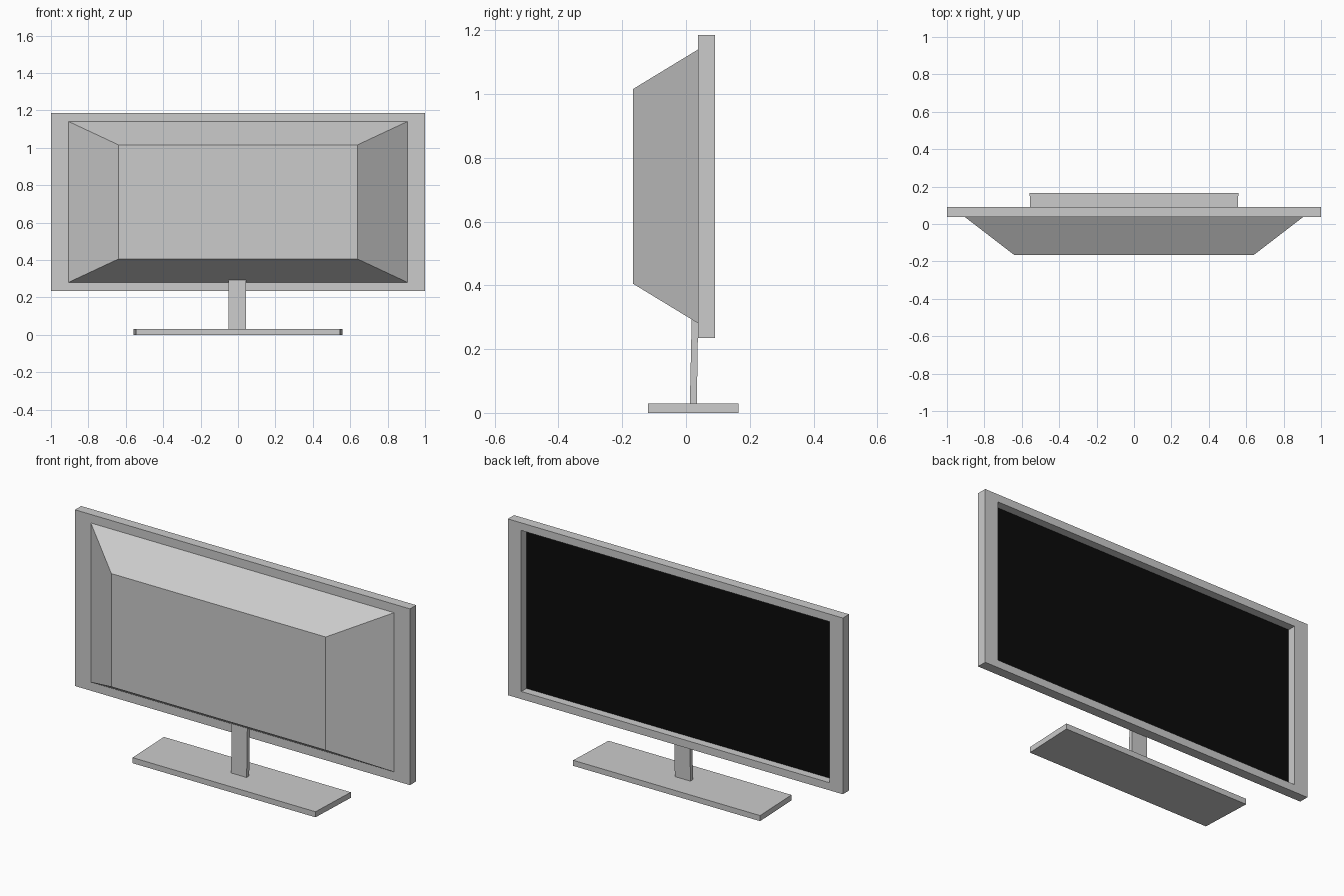
import bpy, bmesh

if "Cube" in bpy.data.objects:
    bpy.data.objects.remove(bpy.data.objects["Cube"])


def loft(name, loops, cap_start=True, cap_end=True):
    """Join rings of equal point count into a flat-faced shell."""
    bm = bmesh.new()
    rings = [[bm.verts.new(p) for p in loop] for loop in loops]
    for a, b in zip(rings, rings[1:]):
        n = len(a)
        for i in range(n):
            j = (i + 1) % n
            bm.faces.new((a[i], a[j], b[j], b[i]))
    if cap_start:
        bm.faces.new(rings[0][::-1])
    if cap_end:
        bm.faces.new(rings[-1])
    bmesh.ops.recalc_face_normals(bm, faces=bm.faces)
    mesh = bpy.data.meshes.new(name)
    bm.to_mesh(mesh)
    bm.free()
    obj = bpy.data.objects.new(name, mesh)
    bpy.context.collection.objects.link(obj)
    return obj


def upright(half_w, z0, z1, y):
    """Upright rectangle facing along y."""
    return [(-half_w, y, z0), (half_w, y, z0), (half_w, y, z1), (-half_w, y, z1)]


def flat(x0f, x1f, x0b, x1b, y0, y1, z):
    """Horizontal trapezoid: front edge at y0, back edge at y1."""
    return [(x0f, y0, z), (x1f, y0, z), (x1b, y1, z), (x0b, y1, z)]


BACK, FACE, PANEL = 0.038, 0.091, 0.047

# Bezel with recessed opening; the recess floor is the screen
loft("screen_frame", [
    upright(1.0, 0.235, 1.186, BACK),
    upright(1.0, 0.235, 1.186, FACE),
    upright(0.92, 0.276, 1.145, FACE),
    upright(0.92, 0.276, 1.145, PANEL),
], cap_end=False)

# Black display panel
screen = loft("screen", [upright(0.92, 0.276, 1.145, PANEL)], cap_start=True, cap_end=False)
black = bpy.data.materials.new("screen_black")
black.diffuse_color = (0.003, 0.003, 0.003, 1)
black.use_nodes = True
black.node_tree.nodes["Principled BSDF"].inputs["Base Color"].default_value = black.diffuse_color
screen.data.materials.append(black)

# Tapered rear housing
loft("rear_housing", [
    upright(0.64, 0.405, 1.016, -0.166),
    upright(0.905, 0.281, 1.14, BACK),
], cap_end=False)

# Stand neck, leaning slightly back
loft("stand_neck", [
    flat(-0.05, 0.043, -0.05, 0.043, 0.012, 0.034, 0.025),
    flat(-0.05, 0.043, -0.05, 0.043, 0.018, 0.038, 0.30),
])

# Stand base, slightly wider on the screen side
loft("stand_base", [
    flat(-0.546, 0.546, -0.558, 0.558, -0.119, 0.165, z) for z in (0.0, 0.03)
])
